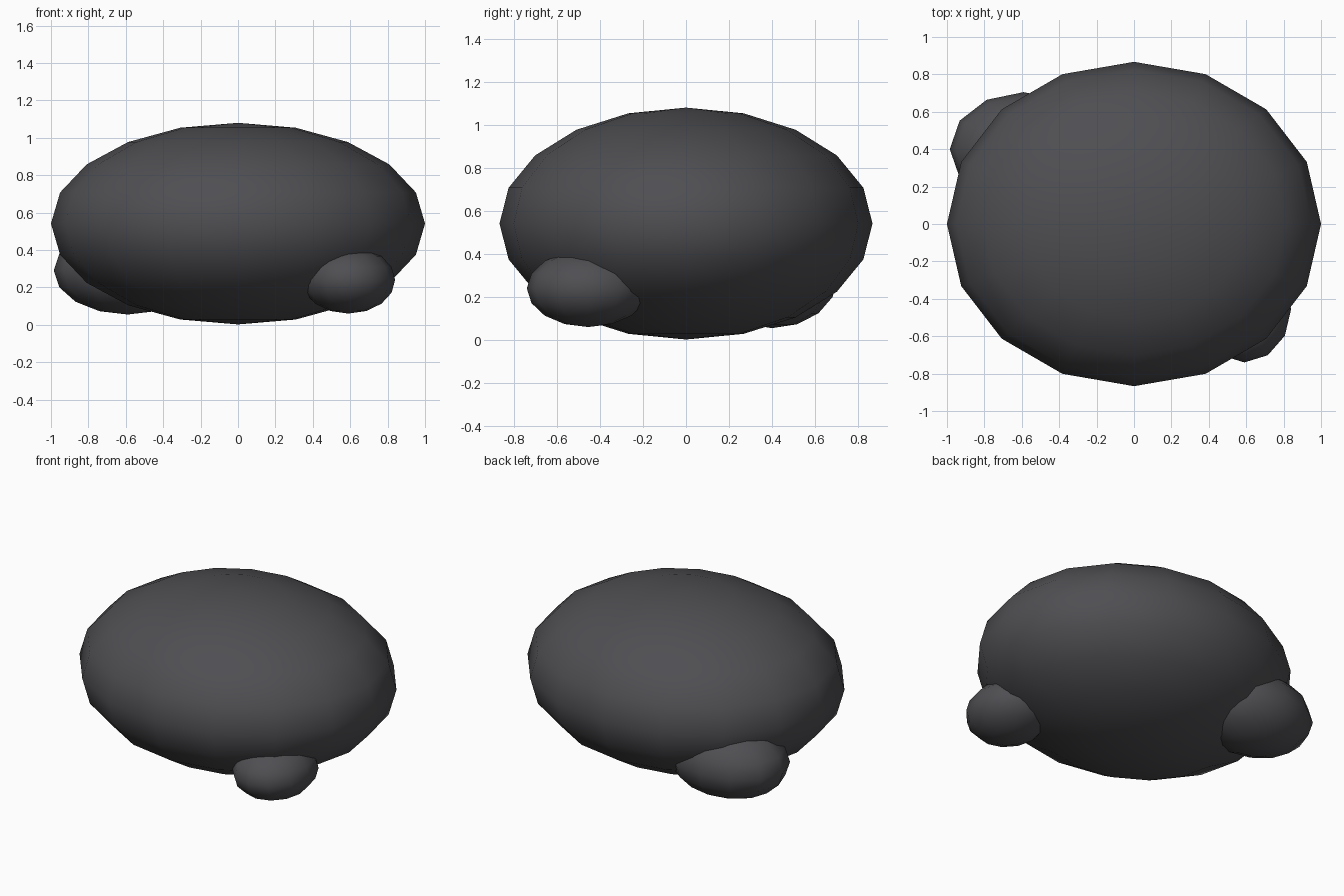
import bpy

# Remove the default cube
cube = bpy.data.objects.get("Cube")
if cube:
    bpy.data.objects.remove(cube, do_unlink=True)

# Single dark stone colour
stone = bpy.data.materials.new("dark_grey_stone")
stone.use_nodes = True
colour = (0.078, 0.078, 0.086, 1.0)
stone.diffuse_color = colour
bsdf = next(n for n in stone.node_tree.nodes if n.type == "BSDF_PRINCIPLED")
bsdf.inputs["Base Color"].default_value = colour
bsdf.inputs["Roughness"].default_value = 0.9


def boulder(name, centre, radii, segments, rings):
    """Smooth ellipsoid with a low-poly outline."""
    bpy.ops.mesh.primitive_uv_sphere_add(
        segments=segments, ring_count=rings, radius=1, location=centre)
    obj = bpy.context.object
    obj.name = name
    obj.scale = radii
    bpy.ops.object.transform_apply(location=False, rotation=False, scale=True)
    bpy.ops.object.shade_smooth()
    obj.data.materials.append(stone)
    return obj


# Large flattened boulder
boulder("main_boulder", (0, 0, 0.541), (1.0, 0.867, 0.539), 16, 10)

# Smaller stones tucked under opposite corners
boulder("back_right_stone", (-0.59, 0.40, 0.29), (0.395, 0.305, 0.235), 12, 8)
boulder("front_left_stone", (0.59, -0.455, 0.24), (0.25, 0.285, 0.18), 12, 8)
